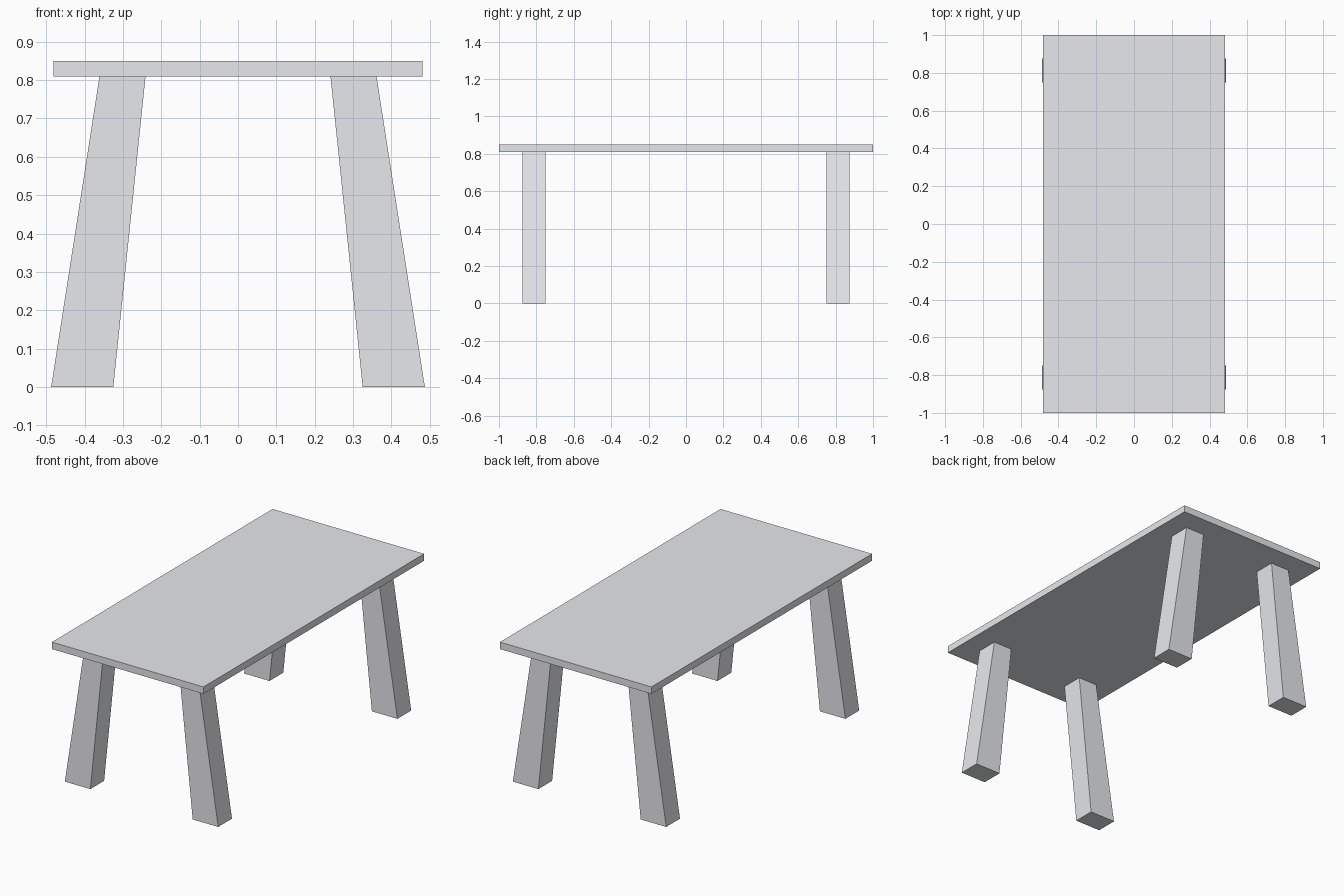
import bpy
import bmesh

if "Cube" in bpy.data.objects:
    bpy.data.objects.remove(bpy.data.objects["Cube"])

# Pale cool grey for the whole table
pale = bpy.data.materials.new("pale_grey")
pale.diffuse_color = (0.80, 0.81, 0.85, 1)
pale.use_nodes = True
pale.node_tree.nodes["Principled BSDF"].inputs["Base Color"].default_value = pale.diffuse_color


def prism(name, profile, y0, y1):
    """Extrude an x/z outline along y from y0 to y1."""
    bm = bmesh.new()
    face = bm.faces.new([bm.verts.new((x, y0, z)) for x, z in profile])
    ext = bmesh.ops.extrude_face_region(bm, geom=[face])
    verts = [g for g in ext["geom"] if isinstance(g, bmesh.types.BMVert)]
    bmesh.ops.translate(bm, verts=verts, vec=(0, y1 - y0, 0))
    bmesh.ops.recalc_face_normals(bm, faces=bm.faces)
    mesh = bpy.data.meshes.new(name)
    bm.to_mesh(mesh)
    bm.free()
    mesh.materials.append(pale)
    obj = bpy.data.objects.new(name, mesh)
    bpy.context.collection.objects.link(obj)
    return obj


TOP_Z, UNDER_Z = 0.85, 0.81

# Tabletop slab
prism("tabletop", [(-0.481, UNDER_Z), (0.481, UNDER_Z),
                   (0.481, TOP_Z), (-0.481, TOP_Z)], -1.0, 1.0)

# Four splayed legs, wider at the foot
leg_profile = [(0.325, 0), (0.487, 0), (0.361, UNDER_Z), (0.241, UNDER_Z)]
for side, sx in (("left", -1), ("right", 1)):
    outline = [(sx * x, z) for x, z in leg_profile]
    for end, sy in (("front", -1), ("back", 1)):
        prism(f"{end}_{side}_leg", outline, sy * 0.75, sy * 0.875)
